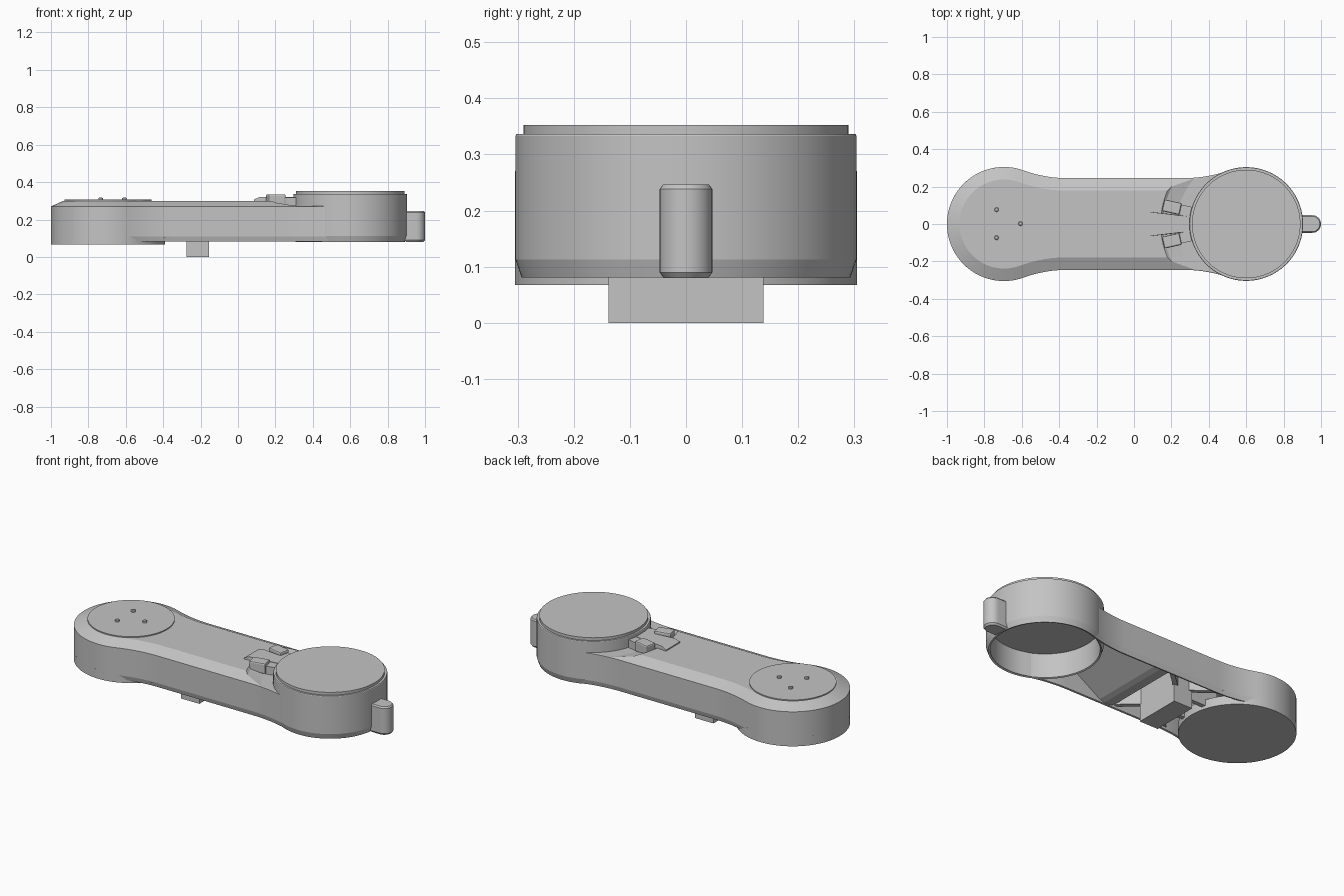
import bpy, bmesh, math
from mathutils import Vector, Matrix

cube = bpy.data.objects.get("Cube")
if cube:
    bpy.data.objects.remove(cube)

grey = bpy.data.materials.new("light_grey")
grey.use_nodes = True
COLOR = (0.55, 0.55, 0.55, 1)
grey.diffuse_color = COLOR
grey.node_tree.nodes["Principled BSDF"].inputs["Base Color"].default_value = COLOR

LEFT, RIGHT = -0.695, 0.60   # joint centres
NECK = 0.245                 # half width of the arm


def finish(name, bm):
    bmesh.ops.recalc_face_normals(bm, faces=bm.faces)
    mesh = bpy.data.meshes.new(name)
    bm.to_mesh(mesh)
    bm.free()
    obj = bpy.data.objects.new(name, mesh)
    obj.data.materials.append(grey)
    bpy.context.collection.objects.link(obj)
    return obj


def smooth(obj):
    bpy.ops.object.select_all(action='DESELECT')
    obj.select_set(True)
    bpy.context.view_layer.objects.active = obj
    bpy.ops.object.shade_smooth_by_angle(angle=math.radians(13))


def loft(name, loops):
    """Closed skin through equal-length loops, capped at both ends."""
    bm = bmesh.new()
    rows = [[bm.verts.new(p) for p in loop] for loop in loops]
    n = len(rows[0])
    for a, b in zip(rows, rows[1:]):
        for i in range(n):
            j = (i + 1) % n
            bm.faces.new((a[i], a[j], b[j], b[i]))
    bm.faces.new(rows[0])
    bm.faces.new(rows[-1])
    return finish(name, bm)


def lathe(name, x, y, profile, steps=96):
    """Round part from (radius, height) pairs."""
    turn = [2 * math.pi * i / steps for i in range(steps)]
    obj = loft(name, [[(x + r * math.cos(t), y + r * math.sin(t), z) for t in turn]
                      for r, z in profile])
    smooth(obj)
    return obj


def box(name, lo, hi, bevel=0.0, turn=0.0):
    """Box between two corners, optionally bevelled and turned about its middle."""
    lo, hi = Vector(lo), Vector(hi)
    bm = bmesh.new()
    bmesh.ops.create_cube(bm, size=1)
    bmesh.ops.scale(bm, vec=hi - lo, verts=bm.verts)
    if bevel:
        bmesh.ops.bevel(bm, geom=bm.edges[:], offset=bevel, segments=2,
                        profile=0.5, affect='EDGES')
    bmesh.ops.transform(bm, verts=bm.verts, matrix=Matrix.Translation((lo + hi) / 2)
                        @ Matrix.Rotation(turn, 4, 'Z'))
    return finish(name, bm)


def bar(name, a, b, width, z0, z1):
    """Upright rib between two plan points."""
    a, b = Vector(a), Vector(b)
    side = (b - a).orthogonal().normalized() * width / 2
    plan = [a + side, b + side, b - side, a - side]
    return loft(name, [[(p.x, p.y, z) for p in plan] for z in (z0, z1)])


def quarter(centre, radius, sign, steps=24, blend=0.34):
    """Half of one joint end with its fillet into the neck, as (point, normal)."""
    fillet = (blend ** 2 + NECK ** 2 - radius ** 2) / (2 * (radius - NECK))
    mid = Vector((blend, NECK + fillet))
    a = math.atan2(mid.y, mid.x)
    out = []
    for i in range(steps + 1):                      # joint arc, tip first
        t = math.pi + (a - math.pi) * i / steps
        n = Vector((math.cos(t), math.sin(t)))
        out.append((n * radius, n))
    for i in range(1, 13):                          # concave fillet
        t = a + (math.pi / 2 - a) * i / 12
        n = Vector((math.cos(t), math.sin(t)))
        out.append((mid - n * fillet, n))
    return [(Vector((centre + sign * p.x, p.y)), Vector((sign * n.x, n.y)))
            for p, n in out]


# Arm outline: upper half from tip to tip, then mirrored
upper = quarter(LEFT, 0.305, 1) + quarter(RIGHT, 0.300, -1)[::-1]
flip = Vector((1, -1))
outline = upper + [(p * flip, n * flip) for p, n in upper[-2:0:-1]]


def ring(inset, z):
    return [((p - n * inset).x, (p - n * inset).y, z) for p, n in outline]


# Hollow arm shell with chamfered top edge
arm = loft("arm_shell", [ring(0.018, 0.255), ring(0.018, 0.085), ring(0.008, 0.083),
                         ring(0, 0.11), ring(0, 0.27), ring(0.067, 0.3)])

# Curved recess in the arm top around the tall joint
cutter = lathe("recess_cutter", RIGHT, 0,
               [(0.2, 0.272), (0.37, 0.272), (0.445, 0.29), (0.46, 0.302), (0.46, 0.4), (0.2, 0.4)])
cutter.hide_render = True
mod = arm.modifiers.new("recess", 'BOOLEAN')
mod.operation, mod.solver, mod.object = 'DIFFERENCE', 'EXACT', cutter
bpy.ops.object.select_all(action='DESELECT')
bpy.context.view_layer.objects.active = arm
arm.select_set(True)
bpy.ops.object.modifier_apply(modifier="recess")
bpy.data.objects.remove(cutter)
smooth(arm)

# Low joint: base plate, top pad and three pins
lathe("low_joint_base", LEFT, 0, [(0.305, 0.067), (0.305, 0.12)])
lathe("low_joint_pad", LEFT, 0, [(0.232, 0.29), (0.232, 0.306)])
for i, (x, y) in enumerate([(-0.735, 0.077), (-0.735, -0.073), (-0.607, 0.002)]):
    lathe(f"pin_{i + 1}", x, y, [(0.012, 0.3), (0.012, 0.314), (0.008, 0.317)], 16)

# Tall joint: open-bottomed ring, lid and end lug
lathe("tall_joint_ring", RIGHT, 0, [(0.285, 0.225), (0.285, 0.085), (0.293, 0.081),
                                    (0.304, 0.113), (0.304, 0.333), (0.302, 0.336)])
lathe("tall_joint_lid", RIGHT, 0, [(0.29, 0.33), (0.29, 0.352)])
half = [(0.89, -0.047)] + [(0.953 + 0.047 * math.cos(t), 0.047 * math.sin(t))
                           for t in [math.radians(a) for a in range(-90, 91, 10)]] + [(0.89, 0.047)]
lug_middle = Vector((0.945, 0))


def lug_loop(scale, z):
    return [(*(lug_middle + (Vector(p) - lug_middle) * scale), z) for p in half]


smooth(loft("end_lug", [lug_loop(0.85, 0.08), lug_loop(1, 0.09),
                        lug_loop(1, 0.238), lug_loop(0.88, 0.246)]))

# Cable cover and two plugs, fanned toward the tall joint
cover = [(0.085, -0.065), (0.31, -0.04), (0.31, 0.04), (0.085, 0.065)]
loft("cable_cover", [[(x, y, 0.265) for x, y in cover],
                     [(x, y, 0.307) for x, y in cover],
                     [(x + (0.03 if x < 0.2 else 0), y * 0.94, 0.32) for x, y in cover]])
for side, label in ((1, "left"), (-1, "right")):
    turn = -0.22 * side
    box(f"{label}_plug", (0.155, side * 0.09 - 0.032, 0.272),
        (0.25, side * 0.09 + 0.032, 0.335), 0.008, turn)
    box(f"{label}_plug_neck", (0.23, side * 0.07 - 0.028, 0.265),
        (0.32, side * 0.07 + 0.028, 0.318), 0, turn)

# Underside housing, its floor sloping up toward the tall joint
side_profile = [(0.31, 0.262), (0.28, 0.25), (0.04, 0.1), (0.01, 0.09), (-0.03, 0.09),
                (-0.06, 0.105), (-0.09, 0.262)]
loft("under_housing", [[(x, y, z) for x, z in side_profile] for y in (-0.228, 0.228)])

# Foot block and stiffening ribs under the arm
box("foot_block", (-0.275, -0.138, 0), (-0.155, 0.138, 0.26))
for side, label in ((1, "left"), (-1, "right")):
    bar(f"{label}_front_rib", (-0.17, side * 0.13), (-0.06, side * 0.23), 0.025, 0.1, 0.26)
    bar(f"{label}_cross_rib", (-0.26, side * 0.13), (-0.40, side * 0.235), 0.025, 0.1, 0.26)
    bar(f"{label}_long_rib", (-0.26, side * 0.08), (-0.48, side * 0.08), 0.025, 0.085, 0.26)
